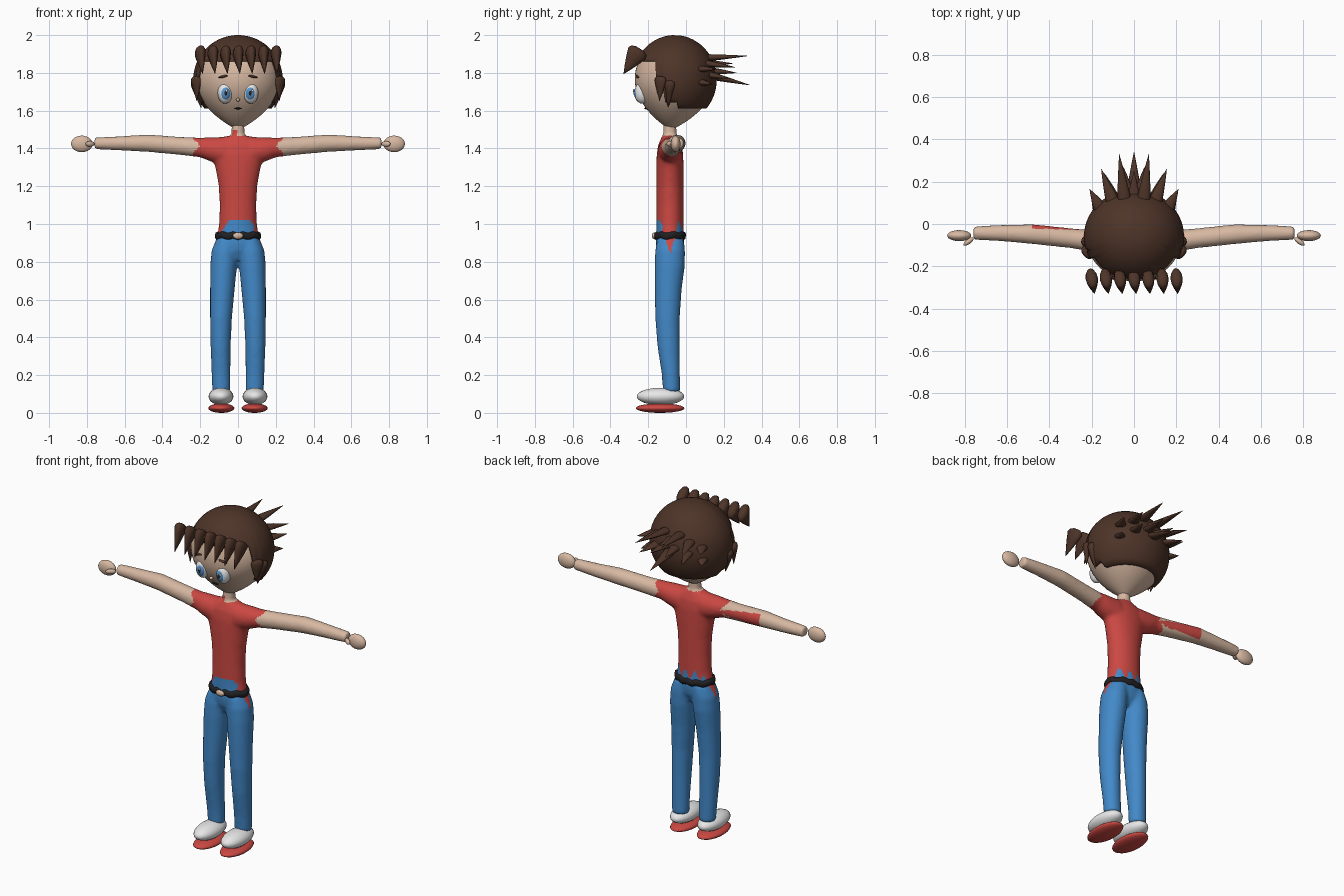
import bpy, bmesh, math
from mathutils import Vector, Matrix

if "Cube" in bpy.data.objects:
    bpy.data.objects.remove(bpy.data.objects["Cube"])


def mat(name, rgb):
    m = bpy.data.materials.new(name)
    m.diffuse_color = (*rgb, 1)
    m.use_nodes = True
    m.node_tree.nodes["Principled BSDF"].inputs["Base Color"].default_value = m.diffuse_color
    return m


SKIN = mat("skin", (0.68, 0.48, 0.36))
RED = mat("shirt_red", (0.60, 0.065, 0.055))
BLUE = mat("denim_blue", (0.055, 0.25, 0.58))
HAIR = mat("hair_brown", (0.075, 0.034, 0.021))
WHITE = mat("white", (0.85, 0.85, 0.85))
BLACK = mat("black", (0.015, 0.015, 0.018))
IRIS = mat("iris_blue", (0.10, 0.30, 0.62))


def finish(bm, name, *mats):
    bmesh.ops.recalc_face_normals(bm, faces=bm.faces)
    me = bpy.data.meshes.new(name)
    bm.to_mesh(me)
    bm.free()
    for m in mats:
        me.materials.append(m)
    ob = bpy.data.objects.new(name, me)
    bpy.context.collection.objects.link(ob)
    for p in me.polygons:
        p.use_smooth = True
    return ob


def skin_rings(bm, rings):
    """Bridge successive vertex rings and cap both ends."""
    rings = [[bm.verts.new(p) for p in r] for r in rings]
    n = len(rings[0])
    for a, b in zip(rings, rings[1:]):
        for i in range(n):
            j = (i + 1) % n
            bm.faces.new((a[i], a[j], b[j], b[i]))
    bm.faces.new(rings[0])
    bm.faces.new(rings[-1])


def loft(bm, sections, axis='z', side=1, n=32):
    """Sections: position, centre a, centre b, radius a, radius b."""
    rings = []
    for t, ca, cb, ra, rb in sections:
        ring = []
        for i in range(n):
            w = math.tau * i / n
            a, b = ca + ra * math.cos(w), cb + rb * math.sin(w)
            ring.append((side * a, b, t) if axis == 'z' else (side * t, a, b))
        rings.append(ring)
    skin_rings(bm, rings)


def ellipsoid(name, c, r, m, rot=0, axis='Z', seg=24):
    bm = bmesh.new()
    M = Matrix.Translation(c) @ Matrix.Rotation(rot, 4, axis) @ Matrix.Diagonal((*r, 1))
    bmesh.ops.create_uvsphere(bm, u_segments=seg, v_segments=seg // 2, radius=1, matrix=M)
    return finish(bm, name, m)


def spike(bm, base, tip, rx, ry, n=12):
    """Pointed lock of hair with a rounded root."""
    base, d = Vector(base), Vector(tip) - Vector(base)
    q = d.to_track_quat('Z', 'Y')
    L = d.length
    rings = []
    for t, s in ((-.1, .45), (-.04, .85), (.08, 1), (.35, .76), (.7, .38), (1, .02)):
        rings.append([base + q @ Vector((rx * s * math.cos(math.tau * i / n),
                                         ry * s * math.sin(math.tau * i / n), L * t))
                      for i in range(n)])
    skin_rings(bm, rings)


# Body: overlapping lofts fused into one smooth surface
bm = bmesh.new()
Y = -.085
loft(bm, [(z, 0, Y, rx, ry) for z, rx, ry in (
    (.81, .05, .045), (.86, .115, .07), (.90, .122, .075), (.94, .11, .073), (1, .1, .072),
    (1.1, .097, .072), (1.2, .102, .072), (1.3, .12, .072), (1.37, .145, .07),
    (1.42, .14, .062), (1.465, .07, .042))])
loft(bm, [(1.42, 0, Y, .045, .045), (1.47, 0, Y, .036, .036), (1.54, 0, Y, .034, .034)])
for s in (-1, 1):
    loft(bm, [(.07, -.085, 1.385, .065, .076), (.15, -.083, 1.396, .06, .063),
              (.2, -.08, 1.405, .051, .052), (.3, -.067, 1.413, .047, .048),
              (.48, -.048, 1.428, .047, .046), (.62, -.043, 1.427, .039, .038),
              (.76, -.043, 1.427, .032, .031)], 'x', s)
    loft(bm, [(.92, .06, -.082, .055, .07), (.86, .070, -.084, .070, .079),
              (.78, .076, -.086, .071, .080), (.65, .083, -.094, .065, .071),
              (.5, .090, -.098, .058, .065), (.35, .092, -.092, .053, .059),
              (.2, .090, -.080, .050, .048), (.11, .088, -.076, .048, .046)], 'z', s)
body = finish(bm, "body", SKIN, RED, BLUE)
rm = body.modifiers.new("fuse", 'REMESH')
rm.mode, rm.voxel_size = 'VOXEL', .009
sm = body.modifiers.new("soften", 'SMOOTH')
sm.factor, sm.iterations = .5, 10
bpy.context.view_layer.update()
fused = bpy.data.meshes.new_from_object(
    body.evaluated_get(bpy.context.evaluated_depsgraph_get()))
body.modifiers.clear()
body.data = fused
fused.name = "body"
fused.materials.clear()
for m in (SKIN, RED, BLUE):
    fused.materials.append(m)


def body_colour(c):
    x, y, z = c
    if z > 1.2:                                   # shirt top, sleeves and neck
        if abs(x) < .05 and z > 1.468:
            return 1 if y < -.1 and -.03 < x < -.005 and z < 1.5 else 0
        if x < 0 and y > -.03 + .03 * (-x - .2) and x > -.48 and z > 1.39:
            return 1                              # long rear sleeve flap
        return 1 if abs(x) < .222 + .016 * math.sin(z * 70) else 0
    if y < Y and abs(x) < .085:                   # raised front waistband
        waist = 1.02 - max(0, abs(x - .01) - .055) * 1.5
    elif y > Y + .03:                             # ragged back hem
        waist = .985 + .025 * math.sin(x * 110)
    else:
        waist = .95
    if abs(x) > .08 and abs(y - Y) < .035:        # pointed side hem
        waist = .84 + abs(y - Y) * 3.5
    return 1 if z > waist else 2


for p in fused.polygons:
    p.material_index = body_colour(p.center)
    p.use_smooth = True

# Belt and buckle
bm = bmesh.new()
loft(bm, [(.918, 0, Y, .108, .072), (.924, 0, Y, .12, .083), (.938, 0, Y, .122, .085),
          (.951, 0, Y, .12, .083), (.957, 0, Y, .108, .072)], n=48)
for v in bm.verts:
    v.co.z += .004 * math.sin(9 * math.atan2(v.co.y - Y, v.co.x))
finish(bm, "belt", BLACK)
ellipsoid("buckle", (0, -.169, .938), (.027, .012, .017), SKIN)

# Hands, thumbs and shoes
for s, side in ((-1, "left"), (1, "right")):
    ellipsoid(side + "_hand", (s * .827, -.055, 1.424), (.057, .026, .044), SKIN)
    ellipsoid(side + "_thumb", (s * .783, -.083, 1.424), (.029, .012, .015), SKIN, -s * .65)
    ellipsoid(side + "_shoe", (s * .09, -.135, .087), (.066, .126, .046), WHITE)
    ellipsoid(side + "_sole", (s * .088, -.137, .025), (.069, .129, .025), RED)

# Head: round skull tapering to the chin
HY, HZ = -.06, 1.765
sec = []
for i in range(1, 32):
    c = -math.cos(math.pi * i / 32)
    if c < 0:
        z, r = HZ + .267 * c, .226 * (1 - c * c) ** .9
    else:
        z, r = HZ + .226 * c, .226 * math.sqrt(1 - c * c)
    sec.append((z, 0, HY - .02 * max(0, -c) ** 3, r, r * .935))
bm = bmesh.new()
loft(bm, sec, n=48)
finish(bm, "head", SKIN)


# Hair cap with a stepped lower edge
def hair_edge(y):
    return 1.86 if y < -.16 else 1.77 if y < -.12 else 1.642 if y < -.035 else 1.612


N = 96
ends = []
for i in range(N):
    s = math.sin(math.tau * i / N)
    ends.append(math.acos((hair_edge(HY + .21 * s) - HZ) / .235))
rings = []
for k in range(1, 22):
    ring = []
    for i in range(N):
        a = ends[i] * min(k, 20) / 20
        w = math.tau * i / N
        r = .237 * math.sin(a) * (.86 if k == 21 else 1)
        ring.append((r * math.cos(w), HY + r * .94 * math.sin(w), HZ + .235 * math.cos(a)))
    rings.append(ring)
bm = bmesh.new()
skin_rings(bm, rings)
bm.faces.ensure_lookup_table()
bm.faces.remove(bm.faces[-1])
cap = finish(bm, "hair_cap", HAIR)

# Fringe, sideburns and back spikes
bm = bmesh.new()
for i in range(-3, 4):
    x = i * .067
    spike(bm, (x, -.252, 1.915), (x * .98 + .01, -.33, 1.795), .029, .056)
finish(bm, "fringe", HAIR)
bm = bmesh.new()
for s in (-1, 1):
    spike(bm, (s * .222, -.135, 1.77), (s * .218, -.14, 1.65), .022, .036)
    spike(bm, (s * .218, -.085, 1.75), (s * .195, -.095, 1.615), .03, .036)
finish(bm, "sideburns", HAIR)
bm = bmesh.new()
for x, z, tx, ty, tz in ((.045, 1.88, .07, .33, 1.89), (.1, 1.85, .155, .26, 1.83),
                         (.03, 1.81, .05, .27, 1.80), (.1, 1.79, .14, .24, 1.77),
                         (.16, 1.82, .21, .165, 1.82), (.165, 1.75, .2, .14, 1.74)):
    for s in (-1, 1):
        y0 = HY + .21 * math.sqrt(max(0, 1 - (x / .235) ** 2 - ((z - HZ) / .235) ** 2))
        spike(bm, (s * x, y0 - .01, z), (s * tx, ty, tz), .031, .018)
spike(bm, (0, .13, 1.785), (0, .34, 1.735), .035, .02)
spike(bm, (0, .10, 1.85), (0, .25, 1.85), .033, .02)
finish(bm, "back_spikes", HAIR)

# Face
for s, side in ((-1, "left"), (1, "right")):
    x = s * .068
    ellipsoid(side + "_eye", (x, -.232, 1.695), (.040, .040, .058), WHITE, s * .15)
    ellipsoid(side + "_iris", (x - s * .002, -.242, 1.693), (.031, .034, .044), IRIS, s * .15)
    ellipsoid(side + "_pupil", (x - s * .003, -.250, 1.693), (.015, .029, .023), BLACK)
    ellipsoid(side + "_glint", (x + .008, -.277, 1.706), (.006, .004, .008), WHITE, seg=12)
    ellipsoid(side + "_eyebrow", (x + s * .003, -.254, 1.782), (.034, .012, .007), HAIR,
              s * .22, 'Y')
ellipsoid("nose", (0, -.252, 1.658), (.010, .012, .010), SKIN, seg=12)
ellipsoid("mouth", (0, -.208, 1.612), (.021, .014, .005), BLACK, seg=12)
